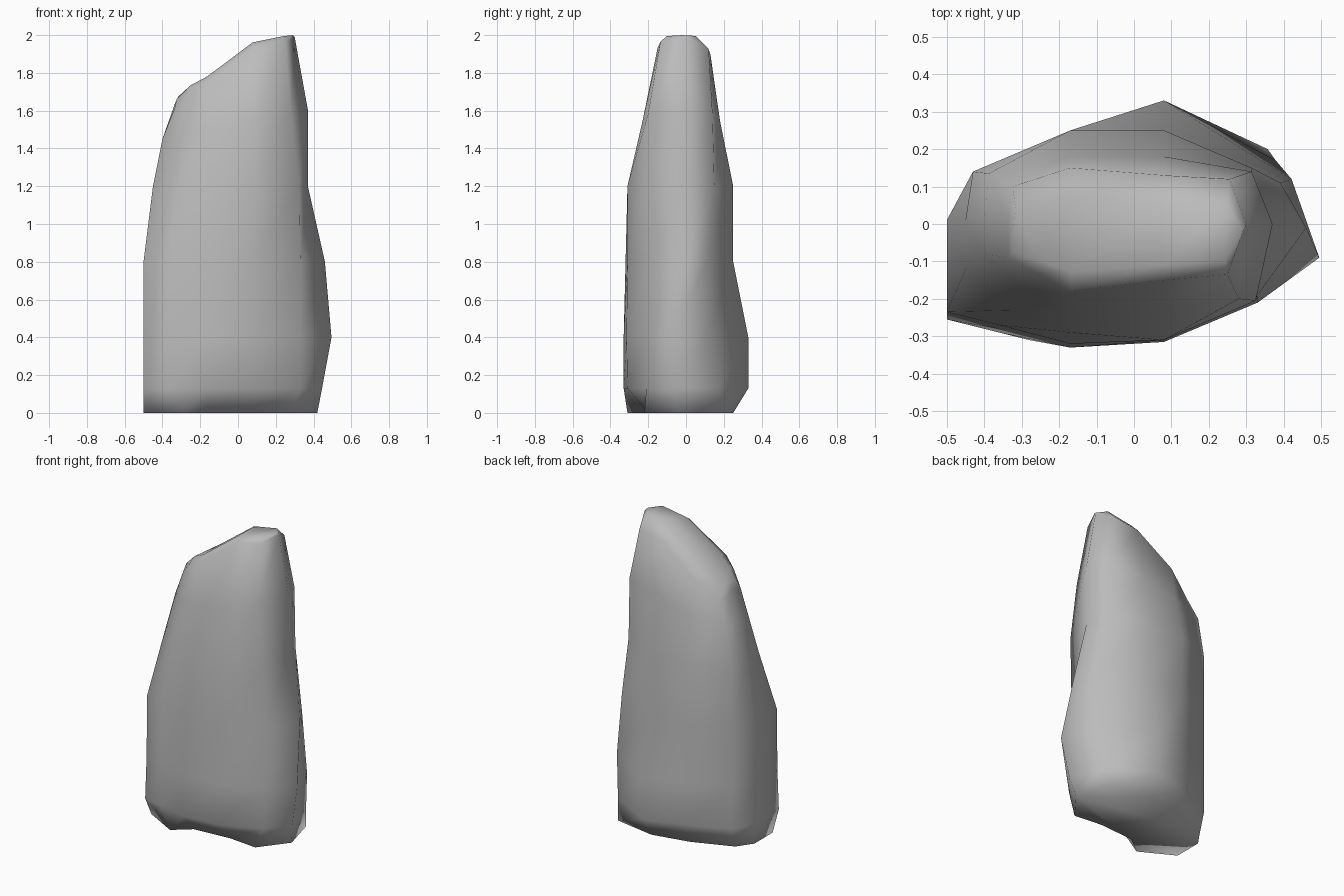
import bpy
import bmesh

# Remove only the default cube
default_cube = bpy.data.objects.get("Cube")
if default_cube:
    bpy.data.objects.remove(default_cube, do_unlink=True)


def make_material(name, colour):
    material = bpy.data.materials.new(name)
    material.use_nodes = True
    material.diffuse_color = colour
    material.node_tree.nodes["Principled BSDF"].inputs["Base Color"].default_value = colour
    return material


def roof_height(x):
    """Height of the sloping, stepped crest at a given x."""
    crest = [(-0.35, 1.62), (-0.3, 1.7), (-0.2, 1.77), (-0.13, 1.79), (0.1, 1.98), (0.29, 2)]
    x = max(crest[0][0], min(crest[-1][0], x))
    for (start, low), (end, high) in zip(crest, crest[1:]):
        if x <= end:
            return low + (high - low) * (x - start) / (end - start)
    return crest[-1][1]


def outline(left, right, shoulders, front, back, tip, left_front, left_back):
    """One irregular horizontal outline, running round from the front left corner."""
    columns = (-0.17, 0.08)
    front_columns = (shoulders[0],) + columns + (shoulders[1],)
    back_columns = (right * 0.85,) + columns[::-1] + (max(-0.43, left * 0.97),)
    points = [(left, left_front)]
    points += list(zip(front_columns, front))
    points += [(right, tip)]
    points += list(zip(back_columns, back))
    points += [(left, left_back)]
    return points


# Body levels: height, tilt, left, right, front shoulder x, front depths,
# back depths, tip, left corners
levels = [
    (0, 0, -0.5, 0.42, (-0.28, 0.28), (-0.31, -0.22, -0.2, -0.22), (0.2, 0.25, 0.2, 0.1), -0.04, -0.19, 0),
    (0.13, 0, -0.5, 0.445, (-0.36, 0.33), (-0.29, -0.33, -0.31, -0.21), (0.17, 0.33, 0.25, 0.14), -0.07, -0.255, 0.01),
    (0.4, 0, -0.5, 0.495, (-0.36, 0.33), (-0.28, -0.33, -0.315, -0.21), (0.12, 0.33, 0.25, 0.14), -0.09, -0.24, 0.01),
    (0.8, 0, -0.5, 0.46, (-0.36, 0.33), (-0.27, -0.32, -0.31, -0.19), (0.11, 0.25, 0.25, 0.14), -0.01, -0.235, 0.01),
    (1.2, 0, -0.45, 0.37, (-0.32, 0.325), (-0.23, -0.29, -0.31, -0.205), (0.15, 0.25, 0.25, 0.14), 0, -0.12, 0.01),
    (1.53, 0.2, -0.4, 0.37, (-0.29, 0.28), (-0.185, -0.24, -0.23, -0.2), (0.14, 0.18, 0.18, 0.135), 0, -0.08, 0.01),
]

bm = bmesh.new()
rings = []
for height, tilt, *shape in levels:
    rings.append([bm.verts.new((x, y, height + tilt * x)) for x, y in outline(*shape)])

# Rounded rim and sloping crown
rim = outline(-0.335, 0.3, (-0.26, 0.25), (-0.13, -0.18, -0.15, -0.135), (0.12, 0.13, 0.15, 0.1), 0, -0.09, 0.01)


def rim_drop(y):
    return 0.07 if y > 0.05 else 0.03 if y < -0.05 else 0.01


rings.append([bm.verts.new((x, y, roof_height(x) - rim_drop(y))) for x, y in rim])
rings.append([bm.verts.new((x * 0.97, y * 0.6 - 0.02, roof_height(x * 0.97))) for x, y in rim])

# Side walls
count = len(rim)
for lower, upper in zip(rings, rings[1:]):
    for i in range(count):
        j = (i + 1) % count
        bm.faces.new((lower[i], lower[j], upper[j], upper[i]))

# Strips from front to back close the crown, one face closes the base
strips = [(0, 1, 9, 10), (1, 2, 8, 9), (2, 3, 7, 8), (3, 4, 6, 7), (4, 5, 6)]
for strip in strips:
    bm.faces.new([rings[-1][i] for i in strip])
bm.faces.new(rings[0][::-1])
bmesh.ops.recalc_face_normals(bm, faces=bm.faces)
for face in bm.faces:
    face.smooth = True

# Standing stone object
mesh = bpy.data.meshes.new("standing_stone")
bm.to_mesh(mesh)
bm.free()
mesh.materials.append(make_material("stone grey", (0.5, 0.5, 0.5, 1)))
stone = bpy.data.objects.new("standing_stone", mesh)
bpy.context.collection.objects.link(stone)
